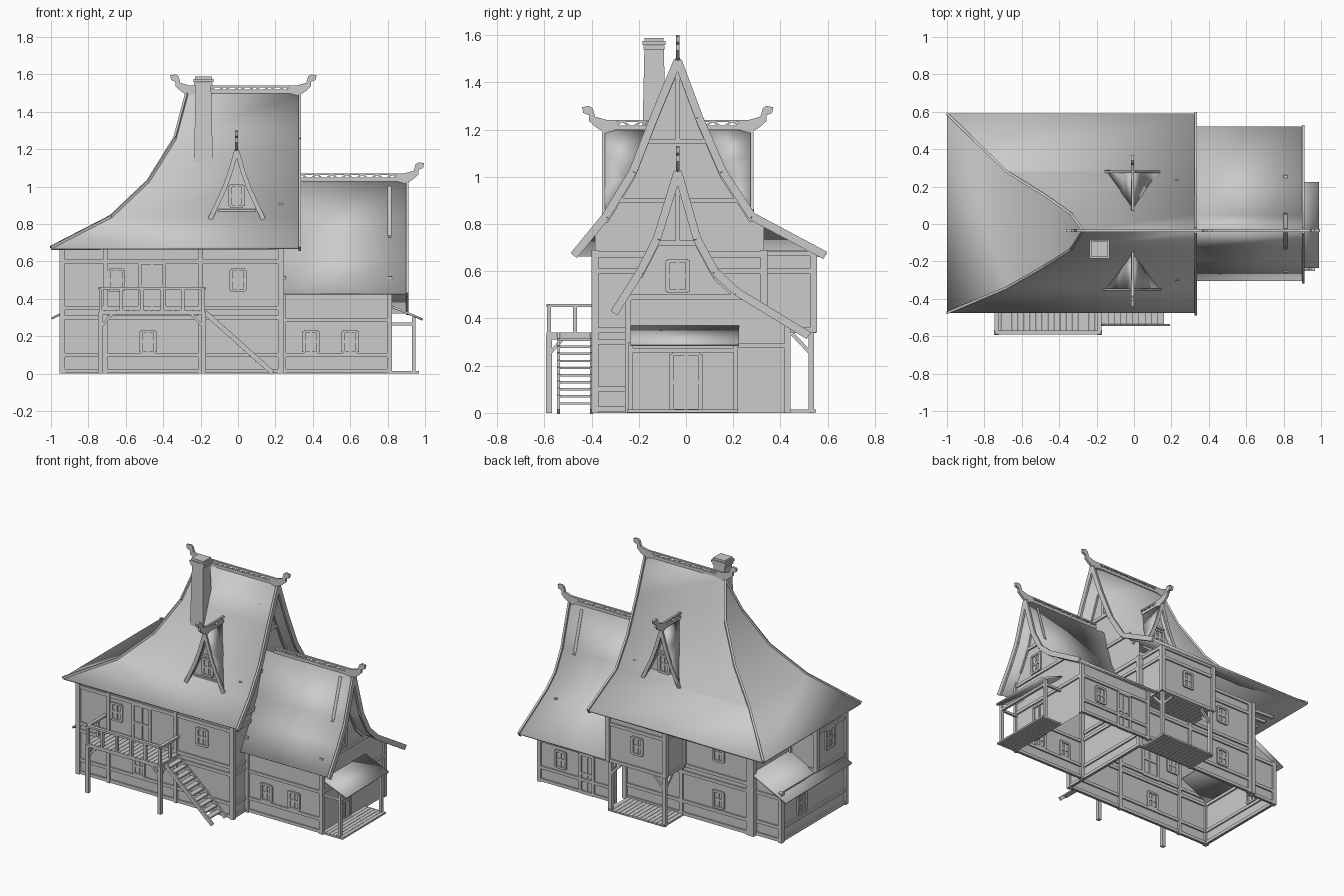
import bpy, bmesh, math
from mathutils import Vector, Matrix

if "Cube" in bpy.data.objects:
    bpy.data.objects.remove(bpy.data.objects["Cube"])

grey = bpy.data.materials.new("plain_grey")
grey.use_nodes = True
grey.diffuse_color = (0.6, 0.6, 0.6, 1)
grey.node_tree.nodes["Principled BSDF"].inputs["Base Color"].default_value = (0.6, 0.6, 0.6, 1)


def finish(name, bm, thick=0):
    mesh = bpy.data.meshes.new(name)
    bm.to_mesh(mesh)
    bm.free()
    mesh.materials.append(grey)
    obj = bpy.data.objects.new(name, mesh)
    bpy.context.collection.objects.link(obj)
    if thick:
        mod = obj.modifiers.new("thickness", "SOLIDIFY")
        mod.thickness = thick
        mesh.shade_smooth()
        mesh.set_sharp_from_angle(angle=math.radians(22))
    return obj


def bar(bm, p, q, w=0.02, h=None):
    """Beam from p to q, w wide sideways and h tall."""
    p, q = Vector(p), Vector(q)
    d = (q - p).normalized()
    side = d.cross(Vector((0, 0, 1)))
    side = side.normalized() if side.length > 0.01 else Vector((1, 0, 0))
    rot = Matrix((side, d.cross(side), d)).transposed().to_4x4()
    size = Matrix.Diagonal((w, h or w, (q - p).length, 1))
    bmesh.ops.create_cube(bm, size=1, matrix=Matrix.Translation((p + q) / 2) @ rot @ size)


def bars(name, items):
    bm = bmesh.new()
    for item in items:
        bar(bm, *item)
    return finish(name, bm)


def chain(points, w, h):
    return [(a, b, w, h) for a, b in zip(points, points[1:])]


def face(bm, points):
    return bm.faces.new([bm.verts.new(p) for p in points])


def strips(name, rows, thick):
    """Skin a list of rows of points."""
    bm = bmesh.new()
    grid = [[bm.verts.new(p) for p in row] for row in rows]
    for a, b in zip(grid, grid[1:]):
        for i in range(len(a) - 1):
            bm.faces.new((a[i], a[i + 1], b[i + 1], b[i]))
    bmesh.ops.remove_doubles(bm, verts=bm.verts, dist=0.0005)
    bmesh.ops.recalc_face_normals(bm, faces=bm.faces)
    if sum(f.normal.z for f in bm.faces) < 0:
        bmesh.ops.reverse_faces(bm, faces=bm.faces)
    return finish(name, bm, thick)


def walls(name, plan, low, high, beams):
    """Upright walls around a plan, with corner posts and level beams."""
    ring = plan + plan[:1]
    strips(name, [[(x, y, z) for x, y in ring] for z in (low, high)], 0)
    items = [((x, y, low), (x, y, high), 0.03) for x, y in plan]
    for z in beams:
        items += chain([(x, y, z) for x, y in ring], 0.02, 0.022)
    bars(name + "_timbers", items)


def window(name, x, y, z, along, w=0.075, h=0.11):
    """Frame with a cross; along is the wall direction."""
    c, u, v = Vector((x, y, z)), Vector(along) * w / 2, Vector((0, 0, h / 2))
    items = [(c - u + v * k, c + u + v * k, 0.02 if k else 0.012, 0.014) for k in (-1, 0, 1)]
    items += [(c + u * k - v, c + u * k + v, 0.018 if k else 0.012) for k in (-1, 0, 1)]
    bars(name, items)


def ridge(name, start, end, horns):
    """Lattice crest with curled horns at the chosen ends."""
    a, b = Vector(start), Vector(end)
    d, up = (b - a).normalized(), Vector((0, 0, 1))
    n = max(3, round((b - a).length / 0.04))
    low, top = up * 0.008, up * 0.036
    items = [(a + low, b + low, 0.016, 0.02), (a + top, b + top, 0.014, 0.01)]
    zig = [a.lerp(b, i / n) + (top if i % 2 else low) for i in range(n + 1)]
    bars(name, items + chain(zig, 0.01, 0.008))
    outline = [(-.06, .03), (-.01, .042), (.035, .055), (.045, .09), (.06, .1), (.09, .095),
               (.085, .07), (.06, .06), (.06, .035), (.03, .008), (-.01, -.015), (-.06, 0)]
    for tip, way in ((a, -d), (b, d))[2 - horns if horns == 1 else 0:]:
        bm = bmesh.new()
        s = way.cross(up) * 0.008
        f = face(bm, [tip + way * u + up * v - s for u, v in outline])
        more = bmesh.ops.extrude_face_region(bm, geom=[f])["geom"]
        bmesh.ops.translate(bm, vec=s * 2, verts=[e for e in more if isinstance(e, bmesh.types.BMVert)])
        bmesh.ops.recalc_face_normals(bm, faces=bm.faces)
        finish(name + "_horn", bm)


# Main roof: each level holds height, hip x, front y, back y
MID, END = -0.035, 0.33
levels = [(1.5, -.273, MID, MID), (1.26, -.337, -.135, .055), (1.03, -.48, -.225, .155),
          (.84, -.68, -.34, .28), (.675, -1, -.475, .59)]
strips("main_roof", [[(END, f, z), (x, f, z), (x, b, z), (END, b, z)] for z, x, f, b in levels], 0.015)
front = [(f, z) for z, x, f, b in levels]
back = [(b, z) for z, x, f, b in levels]
main_profile = front[::-1] + back[1:]
bars("hip_trim", chain([(x, f, z) for z, x, f, b in levels], .014, .014)
     + chain([(x, b, z) for z, x, f, b in levels], .014, .014))
ridge("main_ridge", (-.273, MID, 1.5), (END, MID, 1.5), 2)

# Wing roof
wing_profile = [(-.305, .43), (-.195, .605), (-.123, .745), (MID, 1.03), (.047, .745), (.123, .605),
                (.216, .52), (.52, .335)]
strips("wing_roof", [[(x, y, z) for y, z in wing_profile] for x in (.23, .905)], 0.015)
ridge("wing_ridge", (.3, MID, 1.03), (.905, MID, 1.03), 1)


def at(profile, y):
    for (a, za), (b, zb) in zip(profile, profile[1:]):
        if a <= y <= b:
            return za + (zb - za) * (y - a) / (b - a)


def gable(name, x, profile, y0, y1, z0, collars):
    inner = [(y, z) for y, z in profile if y0 < y < y1]
    bm = bmesh.new()
    face(bm, [(x, y, z) for y, z in [(y0, z0), (y0, at(profile, y0))] + inner
              + [(y1, at(profile, y1)), (y1, z0)]])
    finish(name + "_wall", bm)
    items = []
    for z in collars:
        ys = [y0 + (y1 - y0) * i / 60 for i in range(61)]
        ys = [y for y in ys if at(profile, y) > z]
        items.append(((x, ys[0], z), (x, ys[-1], z), .02, .022))
    top = max(z for y, z in profile)
    items.append(((x, MID, collars[-1]), (x, MID, top - .05), .02))
    items += chain([(x, y, z - .03) for y, z in inner], .02, .02)
    bars(name + "_timbers", items)


for label, x, prof in (("main", END, main_profile), ("wing", .905, wing_profile)):
    bars(label + "_bargeboard", chain([(x, y, z - .008) for y, z in prof], .014, .034))
gable("main_gable", .23, main_profile, -.385, .33, .34, (.6, .67, .9, 1.15))
gable("wing_gable", .81, wing_profile, -.245, .43, 0, (.285, .49, .72))

# Storey walls
F, W = -.385, .33
walls("lower_walls", [(-.94, F), (.23, F), (.23, W), (-.74, W), (-.74, .31), (-.94, .31)],
      0, .34, (.015, .1, .3))
walls("upper_walls", [(-.94, F), (.23, F), (.23, W), (.21, W), (.21, .54), (-.22, .54), (-.22, W),
                      (-.74, W), (-.74, -.07), (-.94, -.07)], .34, .69, (.35, .6, .675))
for label, y, top in (("front", -.245, .52), ("back", .43, .38)):
    strips("wing_wall_" + label, [[(.23, y, z), (.81, y, z)] for z in (0, top)], 0)
    bars("wing_timbers_" + label,
         [((.23, y, z), (.81, y, z), .02) for z in (.015, .1, .285)]
         + [((x, y, 0), (x, y, top), .025) for x in (.245, .81)])
bars("wall_posts", [((x, y, 0), (x, y, .68), .025) for x in (-.71, -.2) for y in (F, W)])

# Windows and doors
X, Y = (1, 0, 0), (0, 1, 0)
for x, y, z in ((-.48, F, .17), (.39, -.245, .17), (.6, -.245, .17), (.65, .43, .19), (-.48, W, .18),
                (-.48, W, .5), (-.01, .54, .5), (0, F, .5), (-.65, F, .5)):
    window("window", x, y, z, X)
for x, y, z in ((-.94, -.22, .52), (-.94, .09, .19), (.81, MID, .58)):
    window("side_window", x, y, z, Y, .085, .13)
window("balcony_door", -.46, F, .465, X, .13, .25)
window("back_door", .45, .43, .14, X, .1, .26)
window("porch_door", .81, 0, .13, Y, .12, .24)

# Dormers on both slopes
dormer = [(-.143, .83), (-.07, .985), (-.035, 1.08), (0, 1.2), (.035, 1.08), (.07, .985), (.143, .83)]
for label, edge, slope, s in (("front", -.35, front, -1), ("back", .28, back, 1)):
    def slope_y(z):
        return at(sorted((h, y) for y, h in slope), z) - s * .01
    cx = -.007
    strips(label + "_dormer_roof", [[(cx + x, edge, z) for x, z in dormer],
                                    [(cx + x, slope_y(z), z) for x, z in dormer]], .01)
    bars(label + "_dormer_bargeboard", chain([(cx + x, edge, z - .005) for x, z in dormer], .012, .024))
    wall_y = edge - s * .035
    bm = bmesh.new()
    face(bm, [(cx + x, wall_y, z) for x, z in dormer])
    finish(label + "_dormer_wall", bm)
    window(label + "_dormer_window", cx, wall_y, .95, X, .07, .11)
    bars(label + "_dormer_timbers", [((cx - .1, wall_y, .87), (cx + .1, wall_y, .87), .016),
                                     ((cx - .05, wall_y, 1.03), (cx + .05, wall_y, 1.03), .014)])
    ridge(label + "_dormer_ridge", (cx, slope_y(1.2), 1.2), (cx, edge, 1.2), 1)

# Chimney
bm = bmesh.new()
spot = Matrix.Translation((-.185, -.135, 1.33)) @ Matrix.Rotation(math.pi / 4, 4, "Z")
bmesh.ops.create_cone(bm, cap_ends=True, segments=4, radius1=.072, radius2=.058, depth=.44, matrix=spot)
for z, size in ((1.55, .098), (1.568, .108), (1.582, .09)):
    bar(bm, (-.185, -.135, z - .01), (-.185, -.135, z + .006), size, size * .9)
finish("chimney", bm)

# Lean-to at the hip end, with rafters above it
strips("lean_to_roof", [[(x, y, z) for y in (-.375, .34)] for x, z in ((-1, .3), (-.735, .435))], .012)
bm = bmesh.new()
face(bm, [(-.94, .31, .3), (-.74, .31, .3), (-.74, .31, .43), (-.94, .31, .33)])
finish("lean_to_cheek", bm)
bars("hip_rafters", [((-.74, y, .66), (-.94, y, .67), .02) for y in (-.02, .06, .14, .22, .3)])


def planks(name, x0, x1, y0, y1, z, n):
    step = (x1 - x0) / n
    bars(name, [((x0 + step * (i + .5), y0, z), (x0 + step * (i + .5), y1, z), step * .92, .012)
                for i in range(n)])


# End porch
strips("porch_roof", [[(x, y, z) for y in (-.235, .225)] for x, z in ((.81, .37), (.99, .295))], .012)
planks("porch_floor", .81, .97, -.25, .22, .008, 6)
frame = [((.94, y, 0), (.94, y, .3), .02) for y in (-.235, .21)]
frame += [((.81, y, .265), (.95, y, .265), .016) for y in (-.235, .21)]
bars("porch_frame", frame + [((.94, -.235, .265), (.94, .21, .265), .018)])

# Back porch under the overhanging bay
planks("back_porch_floor", -.22, .21, W, .55, .008, 14)
planks("bay_floor", -.22, .21, W, .54, .345, 14)
frame = []
for x, s in ((-.21, 1), (.2, -1)):
    frame += [((x, .53, 0), (x, .53, .35), .024), ((x, .53, .25), (x, .45, .335), .016),
              ((x, .53, .25), (x + s * .08, .53, .335), .016)]
bars("back_porch_frame", frame)

# Balcony
L, R, O = -.735, -.185, -.58
planks("balcony_deck", L - .01, R + .01, O - .01, F, .335, 18)
frame = [((L, O, .325), (R, O, .325), .02), ((L, O, .455), (R, O, .455), .022, .014),
         ((L, O, .455), (L, F, .455), .022, .014), ((R, O, .455), (R, F, .455), .022, .014)]
frame += [((L + (R - L) * i / 5, O, .33), (L + (R - L) * i / 5, O, .455), .018) for i in range(6)]
frame += [((x, -.47, .33), (x, -.47, .455), .016) for x in (L, R)]
for x, s in ((L, 1), (R, -1)):
    frame += [((x, O, 0), (x, O, .33), .026), ((x, O, .25), (x + s * .07, O, .325), .014),
              ((x, O, .25), (x, O + .07, .325), .014), ((x, O, .32), (x, F, .32), .02)]
bars("balcony_frame", frame)

# Stairs
steps = [((-.155 + .033 * i, -.545, .31 - .03 * i), (-.155 + .033 * i, -.395, .31 - .03 * i), .035, .01)
         for i in range(10)]
rails = [((-.18, y, .33), (.185, y, .005), .012, .026) for y in (-.54, -.4)]
bars("stairs", steps + rails)
